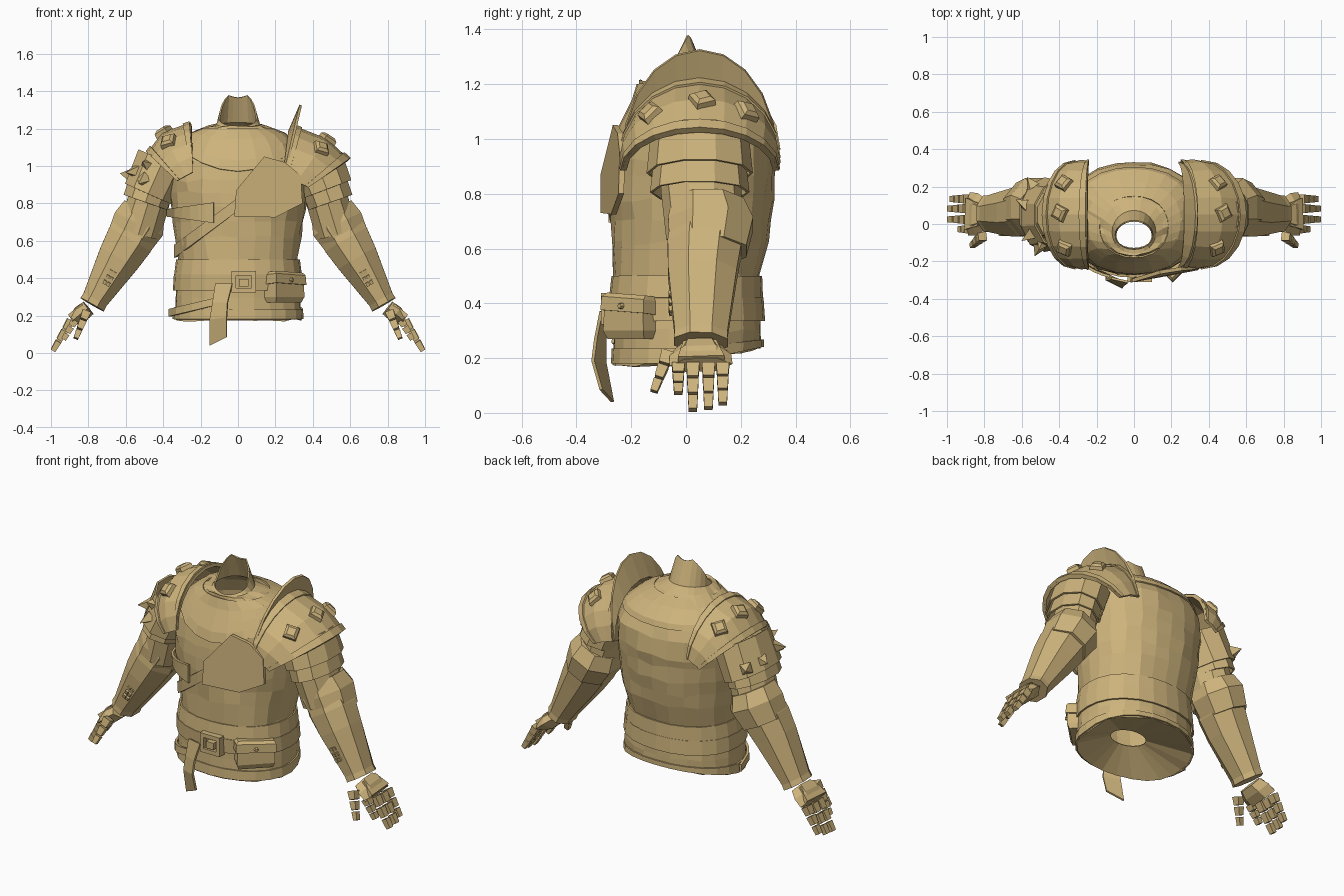
import bpy, bmesh, math, random
from mathutils import Vector as V

if "Cube" in bpy.data.objects:
    bpy.data.objects.remove(bpy.data.objects["Cube"])

random.seed(4)
tan = bpy.data.materials.new("tan_leather")
tan.diffuse_color = (0.61, 0.45, 0.20, 1)
tan.use_nodes = True
tan.node_tree.nodes["Principled BSDF"].inputs["Base Color"].default_value = tan.diffuse_color


def loft(name, rings, closed=True, cap=True, thick=0.0):
    """Skin a list of point rows; rows may be closed loops or open strips."""
    bm = bmesh.new()
    rows = [[bm.verts.new(p) for p in r] for r in rings]
    n = len(rows[0])
    for a, b in zip(rows, rows[1:]):
        for i in range(n if closed else n - 1):
            j = (i + 1) % n
            bm.faces.new((a[i], a[j], b[j], b[i]))
    if closed and cap:
        bm.faces.new(rows[0])
        bm.faces.new(rows[-1])
    bmesh.ops.recalc_face_normals(bm, faces=bm.faces)
    me = bpy.data.meshes.new(name)
    bm.to_mesh(me)
    bm.free()
    me.materials.append(tan)
    ob = bpy.data.objects.new(name, me)
    bpy.context.collection.objects.link(ob)
    if thick:
        m = ob.modifiers.new("thickness", 'SOLIDIFY')
        m.thickness, m.offset = thick, 0
    return ob


def limb(name, stations, sides=4, s=1, ref=(0, 1, 0), cap=True, thick=0.0):
    """Faceted tube; stations are (x, y, z, half width, half depth along ref)."""
    pts = [V((a[0] * s, a[1], a[2])) for a in stations]
    d = (pts[-1] - pts[0]).normalized()
    ref = V(ref)
    if abs(d.dot(ref)) > 0.95:
        ref = V((1, 0, 0))
    n1 = d.cross(ref).normalized()
    n2 = n1.cross(d)
    k = 1 / math.cos(math.pi / sides)
    ang = [2 * math.pi * (i + 0.5) / sides for i in range(sides)]
    rings = [[p + n1 * (math.cos(t) * a[3] * k) + n2 * (math.sin(t) * a[4] * k) for t in ang]
             for p, a in zip(pts, stations)]
    return loft(name, rings, cap=cap, thick=thick)


# Torso form: z, half width, half depth, centre y
BODY = [(0.18, .34, .268, .005), (0.30, .332, .265, .008), (0.42, .322, .262, .0), (0.50, .318, .262, .003),
        (0.62, .335, .28, .018), (0.78, .355, .294, .024), (0.92, .37, .295, .03), (1.02, .365, .28, .035),
        (1.11, .315, .24, .04), (1.17, .25, .19, .02), (1.205, .16, .145, -.02)]
N = 24
ANG = [2 * math.pi * i / N for i in range(N)]


def section(z):
    z = min(max(z, BODY[0][0]), BODY[-1][0])
    for a, b in zip(BODY, BODY[1:]):
        if z <= b[0]:
            t = (z - a[0]) / (b[0] - a[0])
            return [a[i] + (b[i] - a[i]) * t for i in (1, 2, 3)]


def body(t, z, off=0.0):
    rx, ry, cy = section(z)
    c, q = math.cos(t), math.sin(t)
    f = (abs(c) ** 2.2 + abs(q) ** 2.2) ** (-1 / 2.2)
    return V(((rx + off) * c * f, cy + (ry + off) * q * f, z))


def front(x, z, off=0.0):
    rx, ry, cy = section(z)
    u = min(abs(x) / (rx + off), 1)
    return V((x, cy - (ry + off) * (1 - u ** 2.2) ** (1 / 2.2), z))


def tilt(p):
    # hem climbs towards the back
    if p.z < 0.3:
        p.z += max(0, p.y) * 0.22 * (0.3 - p.z) / 0.12
    return p


def jig():
    return V((random.uniform(-.006, .006), random.uniform(-.006, .006), random.uniform(-.01, .01)))


# Torso with recessed underside, neck slope and pointed standing collar
rings = [[V((.11 * math.cos(t), -.05 + .08 * math.sin(t), .29)) for t in ANG]]
for z in (.18, .30, .42, .50, .62, .70, .78, .86, .92, 1.02, 1.11, 1.17, 1.205):
    rings.append([tilt(body(t, z) + jig()) for t in ANG])
rings.append([V((.115 * math.cos(t), -.045 + .115 * math.sin(t), 1.22 + .015 * math.sin(t))) for t in ANG])
top = []
for t in ANG:
    h = (math.sin(t) + 1) / 2
    if h < .5:
        z = 1.205 + .09 * h
    elif h < .94:
        z = 1.25 + .13 * (h - .5) / .44
    else:
        z = 1.38 - .015 * (h - .94) / .06
    top.append(V((.098 * math.cos(t), -.06 + .076 * math.sin(t), z)))
rings.append(top)
loft("torso", rings, cap=False, thick=.008)

# Yoke over chest and upper back
rows = []
for k in range(5):
    row = []
    for t in ANG:
        q = math.sin(t)
        low = 1.10 - (.13 * (-q) ** 3 if q < 0 else .02 * q)
        row.append(body(t, low + (1.2 - low) * k / 4, .01))
    rows.append(row)
loft("yoke", rows, cap=False, thick=.008)

# Sash, belt and skirt hem
for name, z0, z1, o0, o1 in (("sash", .42, .50, .014, .008), ("belt", .335, .42, .014, .016),
                             ("skirt_hem", .18, .235, .006, .006)):
    loft(name, [[tilt(body(t, z0, o0)) for t in ANG], [tilt(body(t, z1, o1)) for t in ANG]],
         cap=False, thick=.01)


# Diagonal straps and side flap following the chest
def strap(name, a, b, w, off, w2=None):
    w2 = w if w2 is None else w2
    rows = []
    for i in range(7):
        f = i / 6
        x, z = a[0] + (b[0] - a[0]) * f, a[1] + (b[1] - a[1]) * f
        h = w + (w2 - w) * f
        rows.append([front(x, z - h, off), front(x, z + h, off)])
    loft(name, rows, closed=False, thick=.014)


strap("chest_strap", (-.335, .545), (.06, .84), .035, .010)
strap("side_flap", (-.375, .75), (-.13, .75), .02, .025, .055)
strap("hip_strap", (-.365, .215), (-.12, .275), .02, .018)

# Flat breast plate on the left chest
plate = [(.14, 1.05), (.25, 1.02), (.335, .95), (.345, .80), (.20, .725), (-.02, .73), (-.01, .87)]
loft("breast_plate", [[V((x, -.312 + .19 * max(x, 0) + .12 * max(0, z - .9) + d, z)) for x, z in plate]
                      for d in (0, .02)])

# Buckle, belt tongue and pouch
for x, z, w, h in ((.03, .425, .065, .012), (.03, .335, .065, .012), (-.024, .38, .012, .05),
                   (.084, .38, .012, .05), (.03, .375, .025, .02)):
    loft("buckle_bar", [[V((x - w, y, z - h)), V((x + w, y, z - h)), V((x + w, y, z + h)), V((x - w, y, z + h))]
                        for y in (-.31, -.265)])
loft("belt_tongue", [[V((-.12, -.29, .37)), V((-.03, -.31, .37))], [V((-.135, -.295, .27)), V((-.055, -.33, .27))],
                     [V((-.15, -.295, .18)), V((-.06, -.34, .19))], [V((-.15, -.268, .04)), V((-.06, -.31, .085))]],
     closed=False, thick=.012)
out = (.70, -.714, 0)
limb("pouch", [(.247, -.195, .27, .095, .035), (.247, -.195, .30, .105, .048), (.247, -.195, .41, .1, .045)], ref=out)
limb("pouch_lid", [(.249, -.197, .365, .112, .053), (.248, -.196, .415, .11, .05), (.247, -.19, .43, .1, .04)], ref=out)
limb("pouch_button", [(.28, -.23, .39, .012, .012), (.294, -.244, .39, .008, .008)], sides=6)

# Pauldrons: arches blended from neck side to outer rim
ARCH = [math.radians(-90 + 180 * i / 10) for i in range(11)]


def shoulder(s, u, a, off=0.0):
    c, q = math.cos(a), math.sin(a)
    if s > 0:
        keys = [(.25, .04, .28, .935, .275), (.315, .155, .288, .915, .225), (.375, .215, .275, .885, .145)]
    else:
        keys = [(.24, .01, .28, .965, .26), (.28, .12, .285, .945, .228), (.325, .155, .275, .92, .145)]
    i = 0 if u < .5 else 1
    f = u * 2 - i
    x0, x1, ry, z0, z1 = [m + (n - m) * f for m, n in zip(keys[i], keys[i + 1])]
    return V((s * (x0 + (x1 + off) * c), .05 + (ry + off) * q, z0 + (z1 + off) * c))


for s, side in ((1, "left"), (-1, "right")):
    loft(side + "_pauldron", [[shoulder(s, u, a) for a in ARCH] for u in (0, .25, .5, .75, 1)],
         closed=False, thick=.016)
    loft(side + "_pauldron_rim", [[shoulder(s, u, a, .008) for a in ARCH] for u in (.86, 1)],
         closed=False, thick=.014)
    loft(side + "_pauldron_inner_rim", [[shoulder(s, u, a, .008) for a in ARCH] for u in (0, .12)],
         closed=False, thick=.012)
    u = .52 if s > 0 else .48
    for a in (-.66, .03, .62):
        p = shoulder(s, u, a)
        du = shoulder(s, u + .1, a) - shoulder(s, u - .1, a)
        da = shoulder(s, u, a + .1) - shoulder(s, u, a - .1)
        n = du.cross(da).normalized()
        n = n if n.z > 0 else -n
        e = [p + n * h for h in (-.01, .02, .032)]
        limb("stud", [(*e[0], .038, .038), (*e[1], .036, .036), (*e[2], .022, .022)],
             ref=(du.normalized() + da.normalized() * .5).normalized())

# Tall neck guard on the left pauldron
loft("neck_guard", [[V((.245 + (.03 + .06 * k) * math.cos(a), .05 + (.27 + .012 * k) * math.sin(a),
                        .935 + (.25 + .14 * k) * math.cos(a))) for a in ARCH] for k in (0, .5, 1)],
     closed=False, thick=.014)

# Spikes on the right sleeve
for p, q in (((-.54, -.05, .97), (-.60, -.09, .965)), ((-.50, -.11, .93), (-.53, -.17, .905)),
             ((-.48, -.09, 1.0), (-.51, -.14, 1.025)), ((-.57, .10, .95), (-.63, .13, .96)),
             ((-.54, .2, .93), (-.57, .25, .94))):
    limb("spike", [(*p, .03, .03), (*q, .001, .001)])

# Arms and hands
for s, side in ((1, "left"), (-1, "right")):
    if s > 0:
        limb("left_upper_lame", [(.42, .05, 1.02, .14, .165), (.475, .05, .875, .135, .18)], 10, s, thick=.01, cap=False)
    else:
        limb("right_sleeve", [(.40, .05, 1.03, .14, .17), (.48, .05, .85, .13, .185)], 10, s, thick=.01, cap=False)
    limb(side + "_lower_lame", [(.455, .05, .92, .12, .155), (.495, .05, .805, .118, .168)], 10, s, thick=.01, cap=False)
    limb(side + "_upper_arm", [(.42, .05, 1.0, .10, .13), (.475, .055, .82, .112, .14), (.53, .07, .64, .115, .135)], 10, s)
    limb(side + "_elbow_guard", [(.50, .08, .765, .118, .13), (.53, .09, .69, .142, .155),
                                 (.585, .08, .59, .124, .14)], 8, s)
    limb(side + "_vambrace", [(.552, .07, .65, .124, .13), (.578, .068, .605, .128, .135), (.637, .06, .505, .114, .125),
                              (.765, .055, .285, .07, .096), (.78, .055, .258, .072, .098)], 8, s)
    # vent tiles on the forearm
    for i in range(2):
        for j in range(3):
            x = .68 + .016 * j - .019 * i
            z = .435 - .028 * j - .011 * i
            limb(side + "_vent", [(x - .005, -.055, z + .009, .009, .01), (x + .005, -.05, z - .009, .009, .01)], 4, s)
    limb(side + "_palm", [(.80, .05, .24, .042, .075), (.84, .052, .21, .046, .098), (.882, .055, .175, .03, .1)], 6, s)
    limb(side + "_hand_plate", [(.822, .05, .25, .02, .06), (.895, .055, .195, .016, .085)], 4, s)
    # each finger: lateral place, reach, outward shift
    for y, ln, dx in ((-.028, .64, -.02), (.025, 1.02, 0), (.082, .98, .004), (.134, .88, 0)):
        for k in range(3):
            f0, f1 = k / 3 * ln, (k / 3 + .28) * ln
            w = .024 - .003 * k
            limb(side + "_finger", [(.892 + dx + .10 * f0, y, .175 - .17 * f0, w * .9, w),
                                    (.892 + dx + .10 * f1, y, .175 - .17 * f1, w * .75, w * .85)], 4, s)
    for k in range(3):
        f0, f1 = k / 3, k / 3 + .28
        w = .024 - .004 * k
        limb(side + "_thumb", [(.81 + .06 * f0, -.065 - .055 * f0, .22 - .15 * f0, w, w),
                               (.81 + .06 * f1, -.065 - .055 * f1, .22 - .15 * f1, w * .8, w * .8)], 4, s)
